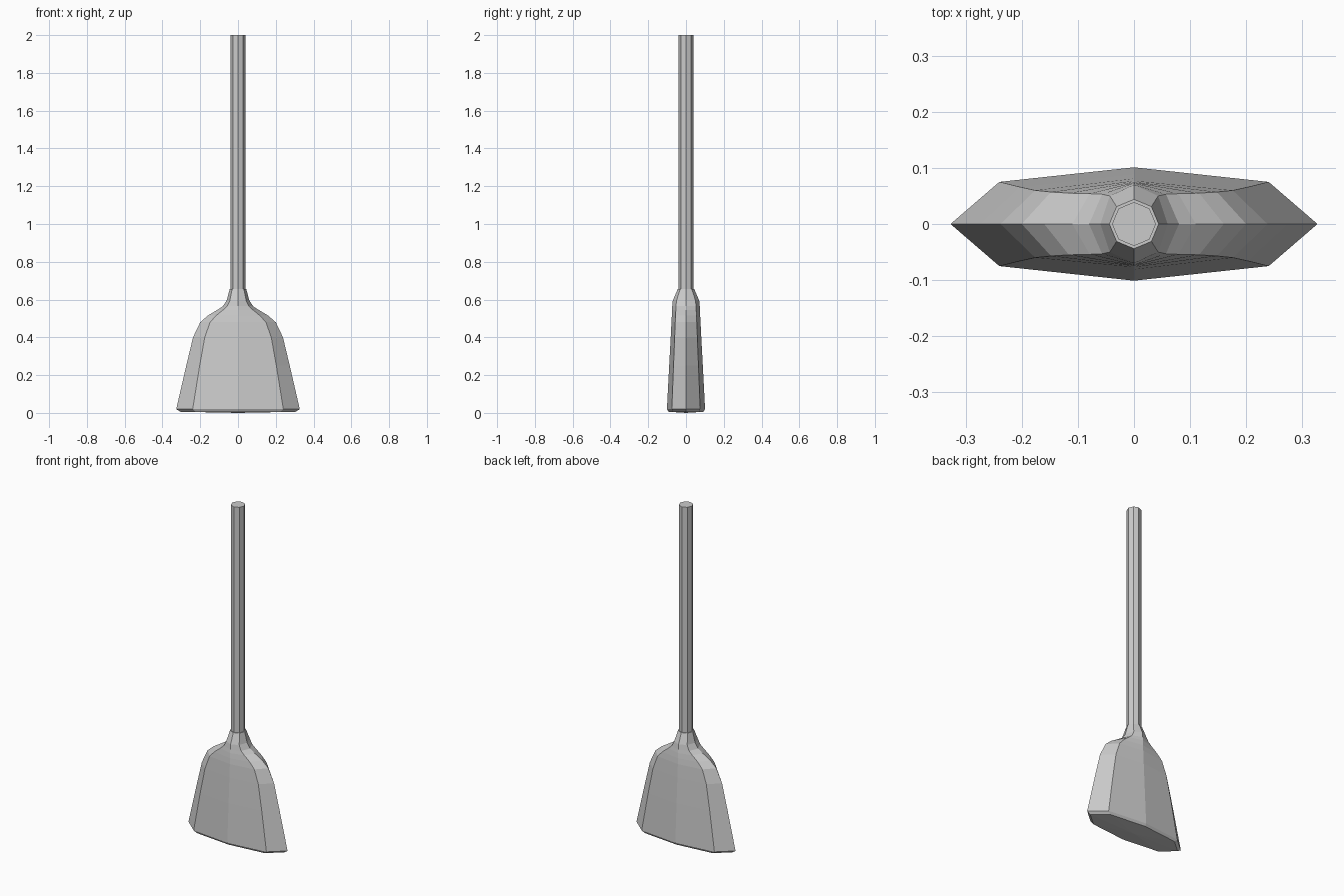
import bpy, bmesh

if "Cube" in bpy.data.objects:
    bpy.data.objects.remove(bpy.data.objects["Cube"])


def ring(bm, z, hx, dx, hy, dy):
    # eight-sided section: side points hx, front points hy, diagonals (dx, dy)
    pts = [(hx, 0), (dx, dy), (0, hy), (-dx, dy), (-hx, 0), (-dx, -dy), (0, -hy), (dx, -dy)]
    return [bm.verts.new((x, y, z)) for x, y in pts]


def loft(name, sections, tip_z=None):
    bm = bmesh.new()
    rings = [ring(bm, *s) for s in sections]
    for a, b in zip(rings, rings[1:]):
        for i in range(8):
            j = (i + 1) % 8
            bm.faces.new((a[i], a[j], b[j], b[i]))
    bm.faces.new(rings[-1])
    if tip_z is None:
        bm.faces.new(rings[0][::-1])
    else:
        tip = bm.verts.new((0, 0, tip_z))
        for i in range(8):
            bm.faces.new((tip, rings[0][(i + 1) % 8], rings[0][i]))
    bmesh.ops.recalc_face_normals(bm, faces=bm.faces)
    me = bpy.data.meshes.new(name)
    bm.to_mesh(me)
    bm.free()
    ob = bpy.data.objects.new(name, me)
    bpy.context.collection.objects.link(ob)
    return ob


# bristle head: flared skirt, rounded shoulders and a narrow collar
loft("broom_head", [
    (0.006, 0.305, 0.225, 0.092, 0.069),
    (0.02, 0.327, 0.240, 0.101, 0.075),
    (0.25, 0.274, 0.203, 0.089, 0.066),
    (0.40, 0.238, 0.176, 0.081, 0.060),
    (0.48, 0.200, 0.148, 0.077, 0.057),
    (0.515, 0.160, 0.116, 0.075, 0.055),
    (0.545, 0.110, 0.079, 0.074, 0.054),
    (0.565, 0.080, 0.057, 0.073, 0.053),
    (0.595, 0.060, 0.043, 0.070, 0.050),
    (0.655, 0.044, 0.031, 0.044, 0.031),
], tip_z=0.0)

# handle
R, D = 0.039, 0.0276
loft("handle", [(0.6, R, D, R, D), (2.0, R, D, R, D)])
